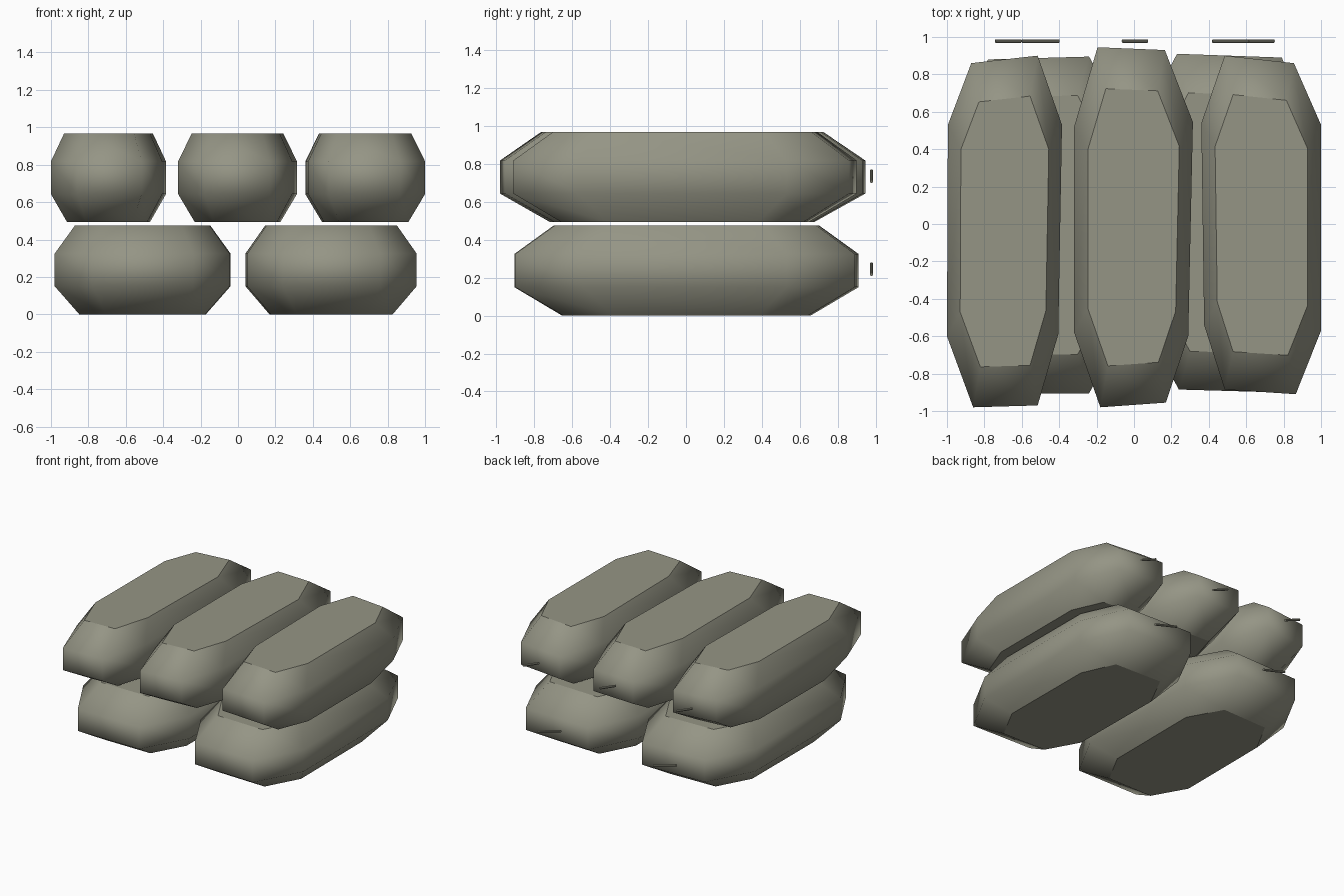
import bpy, bmesh
from math import pi
from mathutils import Vector

cube = bpy.data.objects.get("Cube")
if cube:
    bpy.data.objects.remove(cube, do_unlink=True)


def make_material(name, rgb):
    mat = bpy.data.materials.new(name)
    mat.use_nodes = True
    mat.diffuse_color = (*rgb, 1)
    mat.node_tree.nodes["Principled BSDF"].inputs["Base Color"].default_value = (*rgb, 1)
    return mat


canvas = make_material("drab canvas", (0.3, 0.3, 0.235))


def add_object(name, bm):
    mesh = bpy.data.meshes.new(name)
    bm.to_mesh(mesh)
    bm.free()
    mesh.materials.append(canvas)
    obj = bpy.data.objects.new(name, mesh)
    bpy.context.collection.objects.link(obj)
    return obj


# Bag: eight-sided plan stacked in four rings, flat caps, soft sides
def make_bag(name, base, plan):
    plan = [Vector(p) for p in plan]
    cx = (max(p.x for p in plan) + min(p.x for p in plan)) / 2
    cy = (max(p.y for p in plan) + min(p.y for p in plan)) / 2
    centre = Vector((cx, cy))
    bm = bmesh.new()
    rings = []
    for height, size in ((0, 0.72), (0.15, 1), (0.325, 1), (0.475, 0.77)):
        points = [centre + (p - centre) * size for p in plan]
        rings.append([bm.verts.new((p.x, p.y, base + height)) for p in points])
    for low, high in zip(rings, rings[1:]):
        for i in range(len(plan)):
            j = (i + 1) % len(plan)
            bm.faces.new((low[i], low[j], high[j], high[i])).smooth = True
    for ring in (rings[0], rings[-1]):
        cap = bm.faces.new(ring)
        for edge in cap.edges:
            edge.smooth = False
    bmesh.ops.recalc_face_normals(bm, faces=bm.faces[:])
    return add_object(name, bm)


# Tie: thin slanted cord behind the mouth of a bag
def make_tie(name, x, z, length):
    axis = Vector((-length, 0, 0.055))
    bm = bmesh.new()
    bmesh.ops.create_cone(bm, cap_ends=True, segments=8, radius1=0.009,
                          radius2=0.009, depth=axis.length)
    obj = add_object(name, bm)
    obj.location = (x, 0.978, z)
    obj.rotation_euler = axis.to_track_quat('Z', 'Y').to_euler()
    return obj


# Lower row
make_bag("lower_right_bag", 0, [
    (-0.78, 0.88), (-0.24, 0.895), (-0.04, 0.53), (-0.045, -0.55),
    (-0.24, -0.905), (-0.78, -0.905), (-0.98, -0.55), (-0.975, 0.52)])
make_bag("lower_left_bag", 0, [
    (0.23, 0.91), (0.79, 0.89), (0.95, 0.53), (0.955, -0.54),
    (0.76, -0.9), (0.24, -0.885), (0.05, -0.54), (0.04, 0.54)])

# Upper row
make_bag("upper_right_bag", 0.493, [
    (-0.87, 0.86), (-0.515, 0.9), (-0.385, 0.53), (-0.405, -0.59),
    (-0.515, -0.97), (-0.86, -0.98), (-1, -0.6), (-0.995, 0.53)])
make_bag("upper_middle_bag", 0.493, [
    (-0.195, 0.945), (0.165, 0.93), (0.315, 0.545), (0.29, -0.6),
    (0.17, -0.955), (-0.18, -0.98), (-0.32, -0.58), (-0.32, 0.52)])
make_bag("upper_left_bag", 0.493, [
    (0.485, 0.9), (0.855, 0.86), (1, 0.53), (1, -0.57),
    (0.865, -0.91), (0.485, -0.885), (0.375, -0.54), (0.36, 0.54)])

# Cords
make_tie("lower_right_tie", -0.5, 0.245, 0.2)
make_tie("lower_left_tie", 0.52, 0.245, 0.2)
for name, x in (("right", -0.673), ("middle", 0.005), ("left", 0.682)):
    make_tie("upper_" + name + "_tie", x, 0.735, 0.135)
